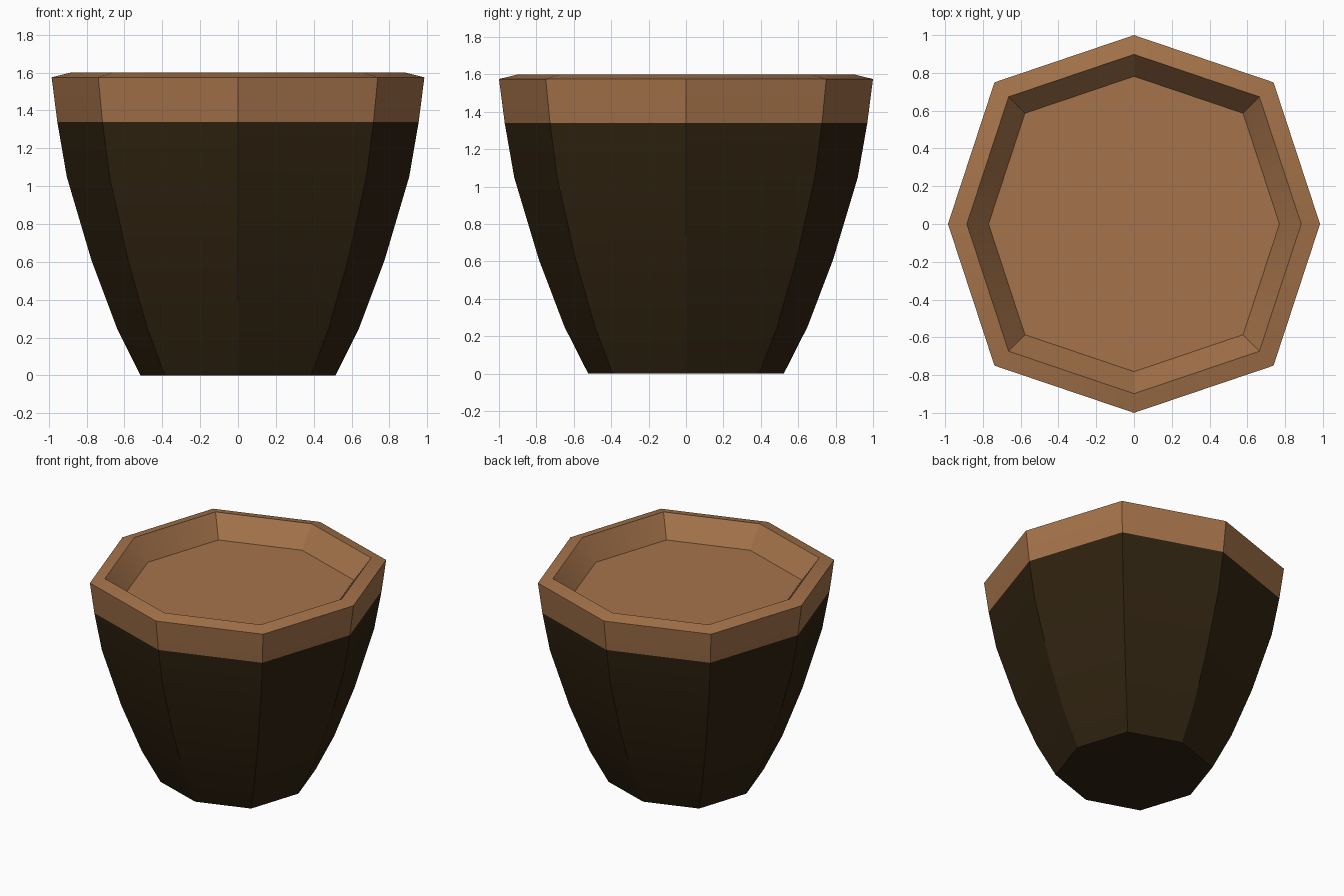
import bpy, bmesh, math

old = bpy.data.objects.get("Cube")
if old:
    bpy.data.objects.remove(old, do_unlink=True)


def make_material(name, rgb):
    mat = bpy.data.materials.new(name)
    mat.use_nodes = True
    mat.diffuse_color = (*rgb, 1)
    mat.node_tree.nodes["Principled BSDF"].inputs["Base Color"].default_value = (*rgb, 1)
    return mat


dark = make_material("dark brown", (0.029, 0.0165, 0.0052))
tan = make_material("warm brown", (0.375, 0.172, 0.069))

# Slightly uneven octagon: corner points on the axes and on the diagonals
DIAG = 0.75
outline = [(1, 0), (DIAG, DIAG), (0, 1), (-DIAG, DIAG),
           (-1, 0), (-DIAG, -DIAG), (0, -1), (DIAG, -DIAG)]
Y_STRETCH = 1.015

# Profile from the foot up the outside, over the lip and down to the inner floor
profile = [(0.515, 0), (0.64, 0.25), (0.775, 0.61), (0.905, 1.05), (0.955, 1.34),
           (0.985, 1.575), (0.885, 1.60), (0.77, 1.44)]
BAND_Z = 1.34

bm = bmesh.new()
rings = [[bm.verts.new((r * x, r * y * Y_STRETCH, z)) for x, y in outline]
         for r, z in profile]
for low, high in zip(rings, rings[1:]):
    for i in range(len(outline)):
        j = (i + 1) % len(outline)
        bm.faces.new((low[i], low[j], high[j], high[i]))

# Underside and recessed floor
bm.faces.new(rings[0][::-1])
bm.faces.new(rings[-1])

# Everything above the band line takes the lighter colour
for face in bm.faces:
    face.material_index = int(face.calc_center_median().z > BAND_Z)

mesh = bpy.data.meshes.new("cup")
bm.to_mesh(mesh)
bm.free()
mesh.materials.append(dark)
mesh.materials.append(tan)
cup = bpy.data.objects.new("cup", mesh)
bpy.context.collection.objects.link(cup)

# Smooth vertical curve, crisp corners
bpy.ops.object.select_all(action='DESELECT')
cup.select_set(True)
bpy.context.view_layer.objects.active = cup
bpy.ops.object.shade_smooth_by_angle(angle=math.radians(30))
